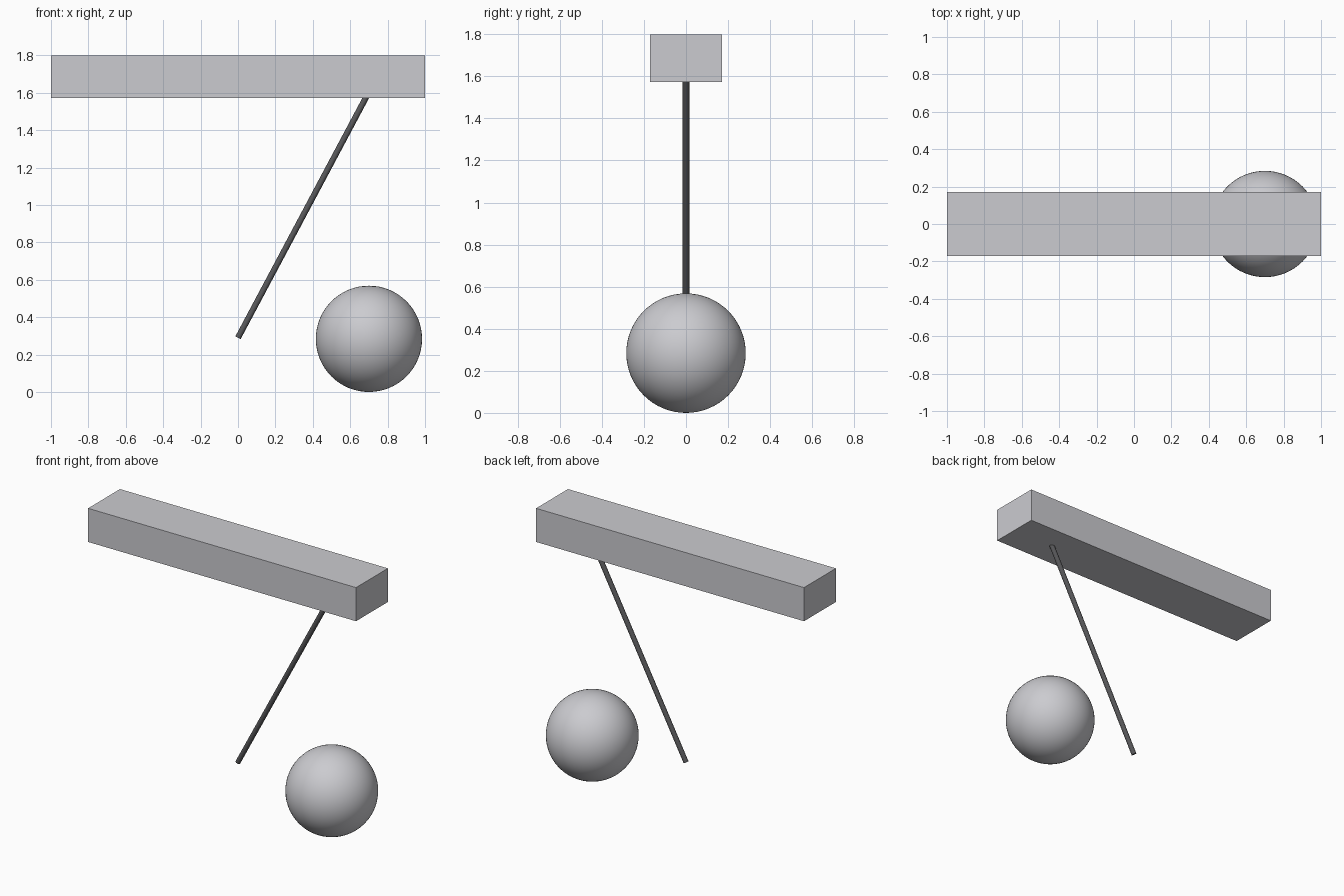
import bpy
from mathutils import Vector

cube = bpy.data.objects.get("Cube")
if cube:
    bpy.data.objects.remove(cube, do_unlink=True)


def make_material(name, colour):
    mat = bpy.data.materials.new(name)
    mat.use_nodes = True
    mat.diffuse_color = colour
    mat.node_tree.nodes["Principled BSDF"].inputs["Base Color"].default_value = colour
    return mat


def finish(name, mat):
    obj = bpy.context.object
    obj.name = name
    obj.data.materials.append(mat)
    return obj


light_grey = make_material("light_grey", (0.6, 0.6, 0.63, 1))
dark_grey = make_material("dark_grey", (0.1, 0.1, 0.105, 1))

# Support beam across the top
bottom, top = 1.573, 1.8
bpy.ops.mesh.primitive_cube_add(size=1, location=(0, 0, (bottom + top) / 2))
beam = finish("support_beam", light_grey)
beam.scale = (2, 0.34, top - bottom)

# Slanted rod, its upper end just inside the beam
start, end = Vector((0, 0, 0.29)), Vector((0.69, 0, 1.585))
axis = end - start
bpy.ops.mesh.primitive_cylinder_add(vertices=32, radius=0.016, depth=axis.length,
                                    location=(start + end) / 2)
rod = finish("pendulum_rod", dark_grey)
rod.rotation_euler = axis.to_track_quat('Z', 'Y').to_euler()
bpy.ops.object.shade_smooth_by_angle()

# Ball resting at ground level
radius = 0.284
bpy.ops.mesh.primitive_uv_sphere_add(segments=64, ring_count=32, radius=radius,
                                     location=(0.7, 0, radius))
finish("pendulum_ball", light_grey)
bpy.ops.object.shade_smooth_by_angle()
